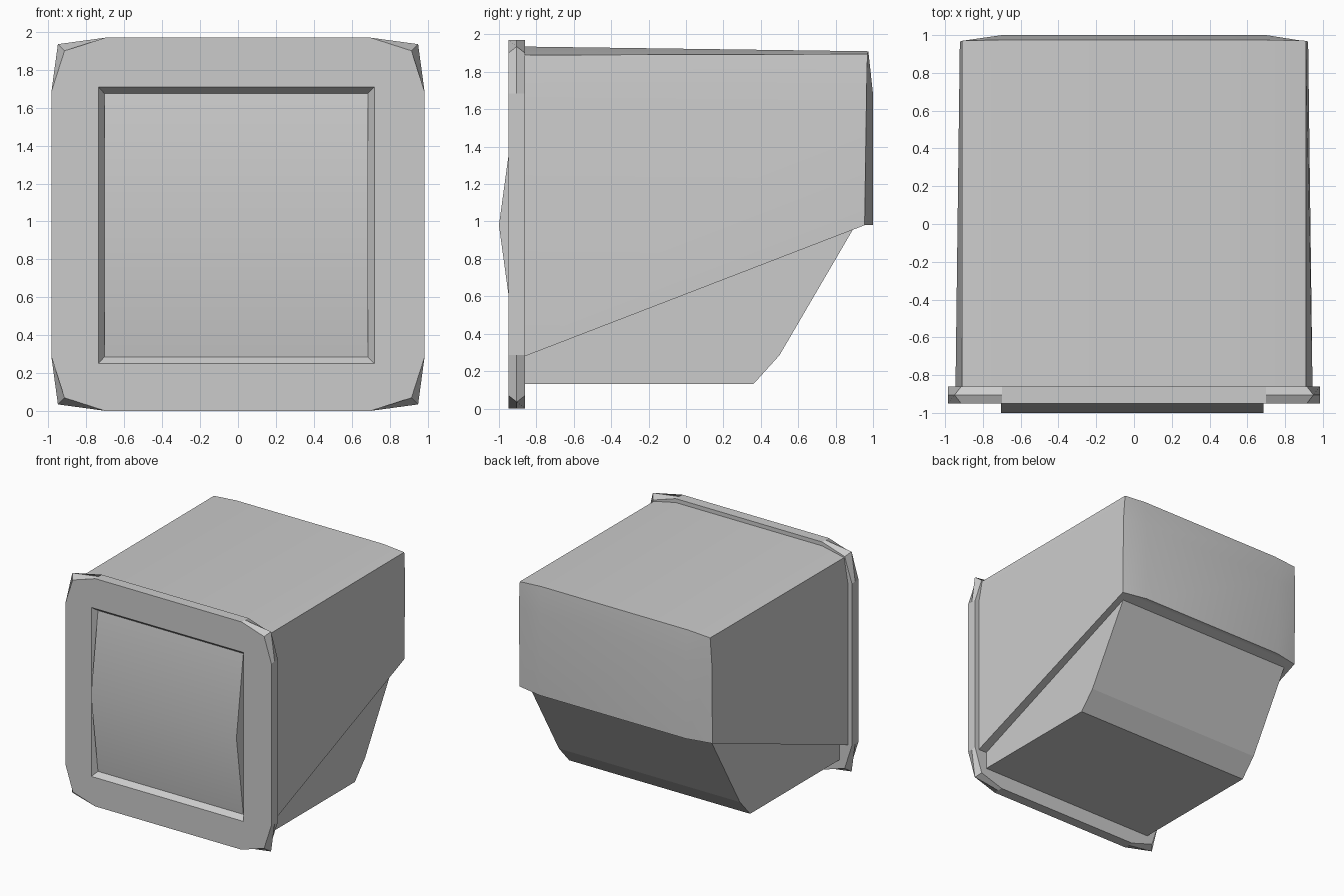
import bpy, bmesh
from mathutils import Vector

if "Cube" in bpy.data.objects:
    bpy.data.objects.remove(bpy.data.objects["Cube"])


def make(name, verts, faces, smooth=None):
    me = bpy.data.meshes.new(name)
    me.from_pydata(verts, [], faces)
    bm = bmesh.new()
    bm.from_mesh(me)
    bmesh.ops.recalc_face_normals(bm, faces=bm.faces)
    bm.to_mesh(me)
    bm.free()
    ob = bpy.data.objects.new(name, me)
    bpy.context.collection.objects.link(ob)
    if smooth:
        bpy.ops.object.select_all(action='DESELECT')
        ob.select_set(True)
        bpy.context.view_layer.objects.active = ob
        bpy.ops.object.shade_smooth_by_angle(angle=smooth)
    return ob


def prism(name, profile, x0, x1, smooth=None):
    """Extrude a (y, z) profile along x."""
    n = len(profile)
    verts = [(x, y, z) for x in (x0, x1) for y, z in profile]
    faces = [(i, (i + 1) % n, n + (i + 1) % n, n + i) for i in range(n)]
    faces += [tuple(range(n)), tuple(range(n, 2 * n))]
    return make(name, verts, faces, smooth)


CZ = 0.985


def bezel_ring(y, c, h=0.984, a=0.70):
    """Twelve-sided square outline, three points for each corner."""
    pts = []
    for k in range(4):
        for x, z in ((h, a), (c, c), (a, h)):
            for _ in range(k):
                x, z = -z, x
            pts.append((x, y, CZ + z))
    return pts


def rect(y, x0, x1, z0, z1):
    return [(x1, y, z1), (x0, y, z1), (x0, y, z0), (x1, y, z0)]


# front bezel: outer rim, front face and sloped screen recess
verts = (bezel_ring(-0.86, 0.915) + bezel_ring(-0.905, 0.95) + bezel_ring(-0.95, 0.915)
         + rect(-0.95, -0.737, 0.72, 0.25, 1.71) + rect(-0.905, -0.705, 0.685, 0.285, 1.675))
faces = [tuple(range(12))]
for r in (0, 12):
    faces += [(r + i, r + (i + 1) % 12, r + 12 + (i + 1) % 12, r + 12 + i) for i in range(12)]
for k in range(4):
    n = (k + 1) % 4
    s = 24 + 3 * k
    faces.append((s, s + 1, s + 2, 36 + k))
    faces.append((s + 2, 24 + 3 * n, 36 + n, 36 + k))
    faces.append((36 + k, 36 + n, 40 + n, 40 + k))
make("front_bezel", verts, faces)

# bulging screen, curved from top to bottom
prism("screen", [(-0.87, 0.285), (-0.905, 0.285), (-1.0, 0.98),
                 (-0.905, 1.675), (-0.87, 1.675)], -0.705, 0.685, 0.5)

# upper housing: front outline tapering to a bowed back with a sloped underside
front = [(0.945, -0.86, 0.28), (0.945, -0.86, 1.68), (0.91, -0.86, 1.89), (0.70, -0.86, 1.935)]
back = [(0.922, 0.955, 0.98), (0.922, 0.965, 1.68), (0.91, 0.97, 1.895), (0.70, 0.975, 1.91)]


def mirrored(half):
    return half + [(-x, y, z) for x, y, z in reversed(half)]


verts = mirrored(front) + mirrored(back) + mirrored([(0.70, 1.0, 0.98), (0.70, 1.0, 1.68)])
faces = [(i, i + 1, i + 9, i + 8) for i in range(7)]
faces += [(0, 7, 15, 8), tuple(range(8)),
          (8, 9, 17, 16), (9, 10, 11, 17), (17, 11, 12, 18),
          (18, 12, 13, 14), (19, 18, 14, 15), (16, 17, 18, 19),
          (8, 16, 19, 15)]
make("upper_housing", verts, faces, 0.4)

# lower housing, slightly narrower, with a sloped rear
prism("lower_housing", [(-0.86, 0.13), (0.36, 0.13), (0.50, 0.285),
                        (0.90, 0.97), (-0.86, 0.30)], -0.865, 0.865)
